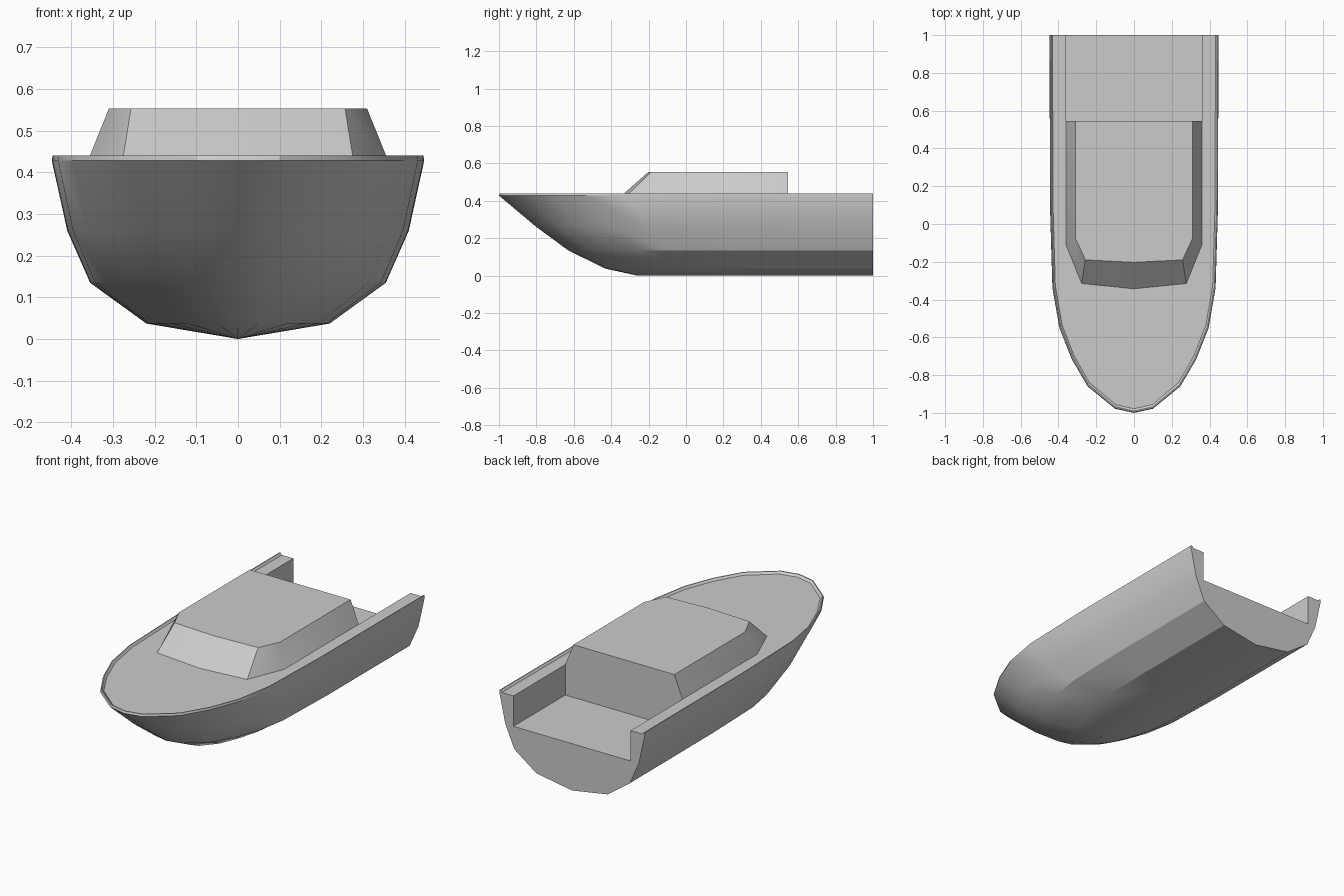
import bpy, bmesh
from math import radians

if "Cube" in bpy.data.objects:
    bpy.data.objects.remove(bpy.data.objects["Cube"])

# Half outline of the deck, stern to bow, as (half width, y)
OUTLINE = [(0.447, 1), (0.446, 0.545), (0.445, 0.1), (0.432, -0.34), (0.395, -0.55),
           (0.33, -0.715), (0.245, -0.86), (0.10, -0.978), (0, -1)]
# Hull levels from keel to lip, as (z, half width, bow y)
LEVELS = [(0.0, 0.0, -0.26), (0.037, 0.22, -0.43), (0.135, 0.355, -0.63),
          (0.26, 0.41, -0.80), (0.428, 0.447, -1.0), (0.44, 0.445, -0.996),
          (0.44, 0.440, -0.990), (0.429, 0.431, -0.978)]
COCKPIT_W, COCKPIT_Y, FLOOR_Z = 0.36, 0.545, 0.26


def mirrored(half):
    """Right side points ending on the centre line, followed by the left side."""
    return half + [(-x, y) for x, y in reversed(half[:-1])]


def level_ring(bm, z, width, bow):
    k = (1 - bow) / 2
    half = [(x * width / 0.447, 1 - (1 - y) * k) for x, y in OUTLINE]
    return [bm.verts.new((x, y, z)) for x, y in mirrored(half)]


def bridge(bm, low, high, closed=False):
    n = len(low)
    for i in range(n if closed else n - 1):
        j = (i + 1) % n
        bm.faces.new((low[i], low[j], high[j], high[i]))


def finish(bm, name):
    bmesh.ops.remove_doubles(bm, verts=bm.verts, dist=0.0005)
    bmesh.ops.recalc_face_normals(bm, faces=bm.faces)
    mesh = bpy.data.meshes.new(name)
    bm.to_mesh(mesh)
    bm.free()
    obj = bpy.data.objects.new(name, mesh)
    bpy.context.collection.objects.link(obj)
    bpy.ops.object.select_all(action='DESELECT')
    obj.select_set(True)
    bpy.context.view_layer.objects.active = obj
    bpy.ops.object.shade_smooth_by_angle(angle=radians(25))
    return obj


# Hull sides and raised lip
bm = bmesh.new()
rings = [level_ring(bm, *level) for level in LEVELS]
for low, high in zip(rings, rings[1:]):
    bridge(bm, low, high)

# Cockpit recess, open at the stern
plan = [(COCKPIT_W, 1), (COCKPIT_W, COCKPIT_Y), (-COCKPIT_W, COCKPIT_Y), (-COCKPIT_W, 1)]
floor = [bm.verts.new((x, y, FLOOR_Z)) for x, y in plan]
edge = [bm.verts.new((x, y, LEVELS[-1][0])) for x, y in plan]
bridge(bm, floor, edge)
bm.faces.new(floor)

# Deck around the recess, and the stern face below it
bm.faces.new(rings[-1] + edge[::-1])
bm.faces.new([r[0] for r in rings] + [edge[0], floor[0], floor[3], edge[3]]
             + [r[-1] for r in reversed(rings[1:])])
finish(bm, "hull")

# Cabin with sloping sides and windscreen
bm = bmesh.new()
base = [(0.36, COCKPIT_Y), (0.36, -0.11), (0.277, -0.315), (0, -0.343)]
roof = [(0.31, COCKPIT_Y), (0.31, -0.075), (0.257, -0.19), (0, -0.203)]
low = [bm.verts.new((x, y, 0.429)) for x, y in mirrored(base)]
top = [bm.verts.new((x, y, 0.553)) for x, y in mirrored(roof)]
bridge(bm, low, top, closed=True)
bm.faces.new(top)
bm.faces.new(low[::-1])
finish(bm, "cabin")
